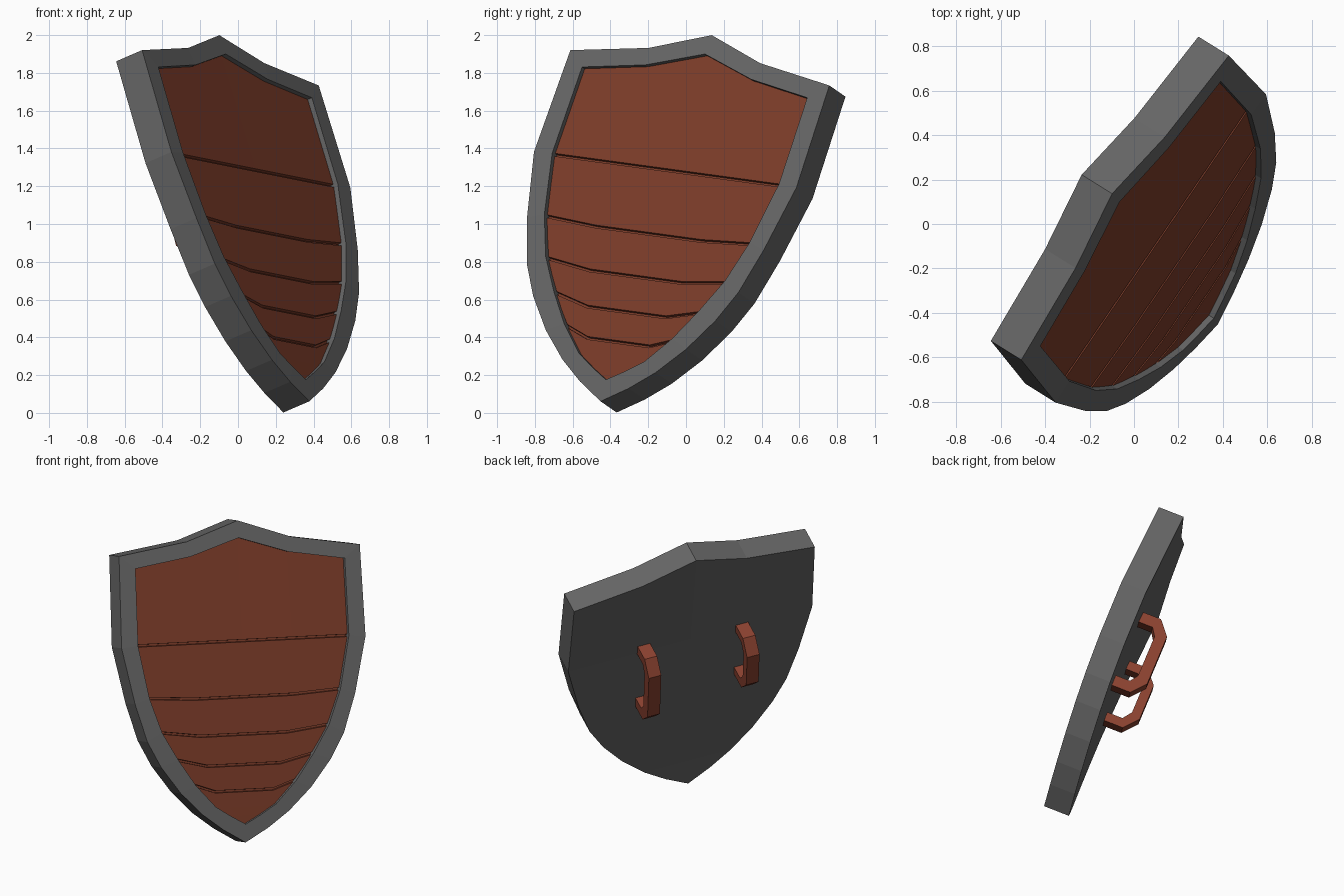
import bpy, bmesh
from mathutils import Vector

if "Cube" in bpy.data.objects:
    bpy.data.objects.remove(bpy.data.objects["Cube"])

# Shield axes: U across, V up the face, N out of the front
U = Vector((0.56, 0.821, -0.112)).normalized()
V = Vector((-0.226, 0.283, 0.932))
V = (V - U * V.dot(U)).normalized()
N = U.cross(V)
THICK, RECESS, FLOOR = 0.172, 0.028, 0.06


def bend(v):
    """Gentle bow of the face along its height."""
    return 0.598 - 0.055 * ((v - 0.86) / 1.05) ** 2


def place(u, v, n):
    return U * (u - 0.167) + V * v + N * n


def grid(rows, depth=0.0, extra=None):
    """Each row (edge half-width, edge v, mid half-width, mid v, centre v) -> 5 points."""
    out = []
    for i, (w, ve, m, vm, vc) in enumerate(rows):
        d = depth + (extra[i] if extra else 0)
        out.append([place(u, v, bend(v) - d) for u, v in
                    ((-w, ve), (-m, vm), (0, vc), (m, vm), (w, ve))])
    return out


def outline(g):
    return g[0] + [r[4] for r in g[1:-1]] + [g[-1][2]] + [r[0] for r in g[-2:0:-1]]


def grid_faces(g):
    return [(a[i], a[i + 1], b[i + 1], b[i])
            for a, b in zip(g, g[1:]) for i in range(4)]


def band(a, b):
    k = len(a)
    return [(a[i], a[(i + 1) % k], b[(i + 1) % k], b[i]) for i in range(k)]


def material(name, rgb):
    m = bpy.data.materials.new(name)
    m.diffuse_color = (*rgb, 1)
    m.use_nodes = True
    m.node_tree.nodes["Principled BSDF"].inputs["Base Color"].default_value = m.diffuse_color
    return m


def build(name, faces, mat):
    bm = bmesh.new()
    for f in faces:
        pts = [p for i, p in enumerate(f) if (p - f[i - 1]).length > 1e-5]
        if len(pts) > 2:
            bm.faces.new([bm.verts.new(p) for p in pts])
    bmesh.ops.remove_doubles(bm, verts=bm.verts, dist=1e-4)
    bmesh.ops.recalc_face_normals(bm, faces=bm.faces)
    me = bpy.data.meshes.new(name)
    bm.to_mesh(me)
    bm.free()
    me.materials.append(mat)
    ob = bpy.data.objects.new(name, me)
    bpy.context.collection.objects.link(ob)
    return ob


steel = material("dark_steel", (0.13, 0.13, 0.13))
wood = material("wood", (0.2, 0.045, 0.022))
leather = material("leather", (0.26, 0.055, 0.03))

# Outer silhouette and rim opening, top to tip
side = [(0.846, 1.141), (0.763, 0.775), (0.682, 0.527), (0.588, 0.358),
        (0.452, 0.183), (0.30, 0.037), (0.156, -0.067), (0, -0.156)]
outer = [(0.835, 1.733, 0.36, 1.805, 1.925)]
outer += [(w, v, w * 0.45, v, v) for w, v in side]

planks = [(0.731, 1.149, 0.35, 1.149, 1.149), (0.662, 0.807, 0.34, 0.787, 0.787),
          (0.578, 0.58, 0.30, 0.545, 0.545), (0.468, 0.399, 0.253, 0.348, 0.348),
          (0.348, 0.23, 0.20, 0.18, 0.18)]
top = [(0.726, 1.648, 0.34, 1.708, 1.814)]
tip = [(0.21, 0.085, 0.11, 0.075, 0.075), (0.105, 0.02, 0.05, 0.02, 0.02),
       (0, -0.037, 0, -0.037, -0.037)]
inner = top + planks + tip

# Body: back, side wall, front rim and pocket for the wood
front, back = grid(outer), grid(outer, THICK)
lip, pocket = grid(inner), grid(inner, FLOOR)
build("shield_body",
      grid_faces(back) + band(outline(front), outline(back)) +
      band(outline(front), outline(lip)) + band(outline(lip), outline(pocket)) +
      grid_faces(pocket), steel)

# Wood panel with a narrow groove between planks
rows, extra = list(top), [0]
for w, ve, m, vm, vc in planks:
    for dv, d in ((0.008, 0), (0.006, 0.02), (-0.006, 0.02), (-0.008, 0)):
        rows.append((w, ve + dv, m, vm + dv, vc + dv))
        extra.append(d)
rows += tip
extra += [0] * len(tip)
build("wood_panel", grid_faces(grid(rows, RECESS, extra)), wood)


# Arm straps: chamfered arches on the back
def strap(name, u, vc, h, t, reach=0.21, half=0.043):
    base = bend(vc) - THICK
    upper = [(-0.02, h), (reach - 0.08, h), (reach, h - 0.1)]
    under = [(-0.02, h - t), (reach - 0.08 - t * 0.4, h - t), (reach - t, h - 0.1 - t * 0.4)]
    arch_out = upper + [(d, -v) for d, v in reversed(upper)]
    arch_in = under + [(d, -v) for d, v in reversed(under)]

    def at(path, s):
        return [place(u + s, vc + v, base - d) for d, v in path]
    a, b = at(arch_out, -half), at(arch_out, half)
    c, e = at(arch_in, half), at(arch_in, -half)
    faces = [(a[0], b[0], c[0], e[0]), (a[-1], b[-1], c[-1], e[-1])]
    for p, q in ((a, b), (b, c), (c, e), (e, a)):
        faces += [(p[i], p[i + 1], q[i + 1], q[i]) for i in range(5)]
    build(name, faces, leather)


strap("arm_strap", 0.325, 0.93, 0.28, 0.075)
strap("hand_strap", -0.358, 0.93, 0.228, 0.062)
